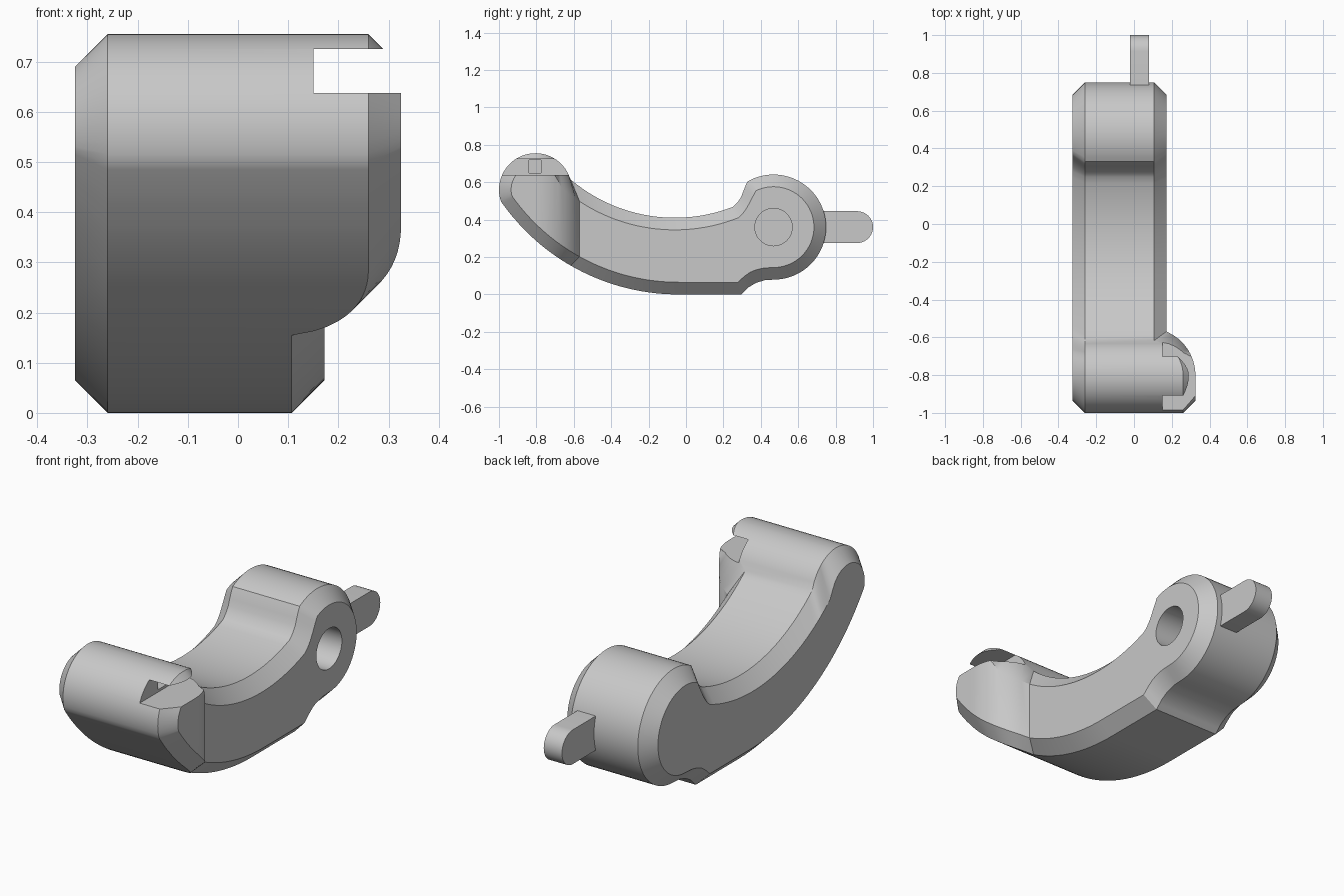
import bpy, bmesh, math

cube = bpy.data.objects.get("Cube")
if cube:
    bpy.data.objects.remove(cube, do_unlink=True)

CHAMFER = 0.065
PIVOT_Y, PIVOT_Z, PIVOT_R = 0.468, 0.36, 0.281
TIP_Y, TIP_Z, TIP_R = -0.805, 0.56, 0.195
BELLY_R = 1.155

grey = bpy.data.materials.new("plain_grey")
grey.use_nodes = True
grey.diffuse_color = (0.58, 0.58, 0.58, 1)
grey.node_tree.nodes["Principled BSDF"].inputs["Base Color"].default_value = (0.58, 0.58, 0.58, 1)


def table(v, pts):
    """Piecewise linear lookup."""
    for (a, za), (b, zb) in zip(pts, pts[1:]):
        if v <= b:
            return za + (zb - za) * (v - a) / (b - a)
    return pts[-1][1]


def half(r, dist):
    """Half height of a circle at a distance from its centre."""
    return math.sqrt(max(0.0, r * r - dist * dist))


# Blend curves between the arm and the pivot: outline, then chamfer inset
TOP_BLEND = {0: [(.25, .468), (.275, .49), (.295, .522), (.315, .575), (.33, .605)],
             CHAMFER: [(.28, .41), (.31, .437), (.34, .49), (.374, .555)]}
LOW_BLEND = {0: [(.295, 0), (.33, .035), (.37, .06), (.42, .076), (PIVOT_Y, .079)],
             CHAMFER: [(.277, .065), (.31, .095), (.35, .124), (.41, .141), (PIVOT_Y, .144)]}
# Where each outline station lands on the inset outline
HEAD_MAP = [(-1, -.935), (-.8, -.8), (-.617, -.569), (-.3, -.3)]
END_MAP = [(PIVOT_Y, PIVOT_Y), (PIVOT_Y + PIVOT_R, PIVOT_Y + PIVOT_R - CHAMFER)]
TOP_MAP = HEAD_MAP + [(.25, .28), (.295, .34), (.33, .374)] + END_MAP
LOW_MAP = HEAD_MAP + [(.295, .277), (.36, .35)] + END_MAP


def top_z(y, d):
    blend = TOP_BLEND[d]
    if y < blend[0][0]:
        tip = TIP_Z + half(TIP_R - d, y - TIP_Y)
        if y < -0.75:
            return tip
        arm = 1.27 - half(0.86 + d, y + 0.06)
        return max(tip, arm) if y < TIP_Y + TIP_R - d else arm
    if y < blend[-1][0]:
        return table(y, blend)
    return PIVOT_Z + half(PIVOT_R - d, y - PIVOT_Y)


def low_z(y, d):
    blend = LOW_BLEND[d]
    if y < -0.04:
        z = BELLY_R - half(BELLY_R - d, y + 0.04)
        if y < TIP_Y - 0.1:
            z = max(z, TIP_Z - half(TIP_R - d, y - TIP_Y))
        return min(z, top_z(y, d))
    if y < blend[0][0]:
        return d
    if y < blend[-1][0]:
        return table(y, blend)
    return PIVOT_Z - half(PIVOT_R - d, y - PIVOT_Y)


def wall_x(y, inset):
    """Right side of the body: straight arm, bulging out to the head."""
    r, straight = (0.25, 0.172) if inset else (0.185, 0.107)
    if y <= -0.8:
        return 0.075 + r
    if y >= -0.8 + r:
        return straight
    return max(straight, 0.075 + half(r, y + 0.8))


def finish(name, bm):
    bmesh.ops.recalc_face_normals(bm, faces=bm.faces)
    mesh = bpy.data.meshes.new(name)
    bm.to_mesh(mesh)
    bm.free()
    mesh.materials.append(grey)
    ob = bpy.data.objects.new(name, mesh)
    bpy.context.collection.objects.link(ob)
    return ob


def prism(name, pts, x0, x1):
    """Extrude a y-z polygon along x."""
    bm = bmesh.new()
    face = bm.faces.new([bm.verts.new((x0, y, z)) for y, z in pts])
    new = bmesh.ops.extrude_face_region(bm, geom=[face])["geom"]
    moved = [g for g in new if isinstance(g, bmesh.types.BMVert)]
    bmesh.ops.translate(bm, verts=moved, vec=(x1 - x0, 0, 0))
    return finish(name, bm)


def box(name, x0, x1, y0, y1, z0, z1):
    return prism(name, [(y0, z0), (y1, z0), (y1, z1), (y0, z1)], x0, x1)


def cut(ob, cutter):
    mod = ob.modifiers.new("cut", "BOOLEAN")
    mod.operation, mod.solver, mod.object = "DIFFERENCE", "EXACT", cutter
    bpy.context.view_layer.objects.active = ob
    bpy.ops.object.modifier_apply(modifier=mod.name)
    bpy.data.objects.remove(cutter, do_unlink=True)


def smooth(ob):
    bpy.ops.object.select_all(action="DESELECT")
    ob.select_set(True)
    bpy.context.view_layer.objects.active = ob
    bpy.ops.object.shade_smooth_by_angle(angle=math.radians(28))


# Stations along the lever, denser around both rounded ends
stations = [TIP_Y - TIP_R * math.cos(i * math.pi / 28) for i in range(14)]
knots = [(-.8, 12), (-.617, 10), (-.3, 16), (.25, 3), (.295, 3), (.33, 6), (PIVOT_Y, 0)]
for (a, n), (b, _) in zip(knots, knots[1:]):
    stations += [a + (b - a) * i / n for i in range(n)]
stations += [PIVOT_Y + PIVOT_R * math.sin(i * math.pi / 32) for i in range(17)]
count = len(stations)

# Lever body: four rings, with chamfers on both sides
bm = bmesh.new()


def ring(d, x_of):
    inset = d > 0
    tops = [table(y, TOP_MAP) if inset else y for y in stations]
    lows = [table(y, LOW_MAP) if inset else y for y in stations]
    pts = [(x_of(y), y, top_z(y, d)) for y in tops]
    pts += [(x_of(y), y, low_z(y, d)) for y in reversed(lows)]
    return [bm.verts.new(p) for p in pts]


rings = [ring(CHAMFER, lambda y: -0.325), ring(0, lambda y: -0.26),
         ring(0, lambda y: wall_x(y, False)), ring(CHAMFER, lambda y: wall_x(y, True))]
size = 2 * count
for a, b in zip(rings, rings[1:]):
    for i in range(size):
        j = (i + 1) % size
        bm.faces.new((a[i], a[j], b[j], b[i]))
for r in (rings[0], rings[-1]):
    for i in range(count - 1):
        bm.faces.new((r[i], r[i + 1], r[size - 2 - i], r[size - 1 - i]))
bmesh.ops.remove_doubles(bm, verts=bm.verts, dist=0.0002)
bmesh.ops.dissolve_degenerate(bm, edges=bm.edges, dist=0.0001)
body = finish("lever_body", bm)

# Slot in the head, small square socket inside it, and blind pivot hole
cut(body, box("slot_cutter", 0.15, 0.5, -1.1, -0.5, 0.638, 0.725))
cut(body, box("socket_cutter", 0.05, 0.2, -0.84, -0.775, 0.65, 0.718))
circle = [(PIVOT_Y + 0.1 * math.cos(i * math.pi / 24), PIVOT_Z + 0.1 * math.sin(i * math.pi / 24))
          for i in range(48)]
cut(body, prism("pivot_hole_cutter", circle, -0.1, 0.3))
smooth(body)

# Rear tab with a rounded end
TAB_R = 0.085
arc = [(1 - TAB_R + TAB_R * math.cos(a), PIVOT_Z + TAB_R * math.sin(a))
       for a in (math.pi * (i / 20 - 0.5) for i in range(21))]
tab = prism("rear_tab", [(0.72, PIVOT_Z - TAB_R)] + arc + [(0.72, PIVOT_Z + TAB_R)], -0.02, 0.08)
smooth(tab)
